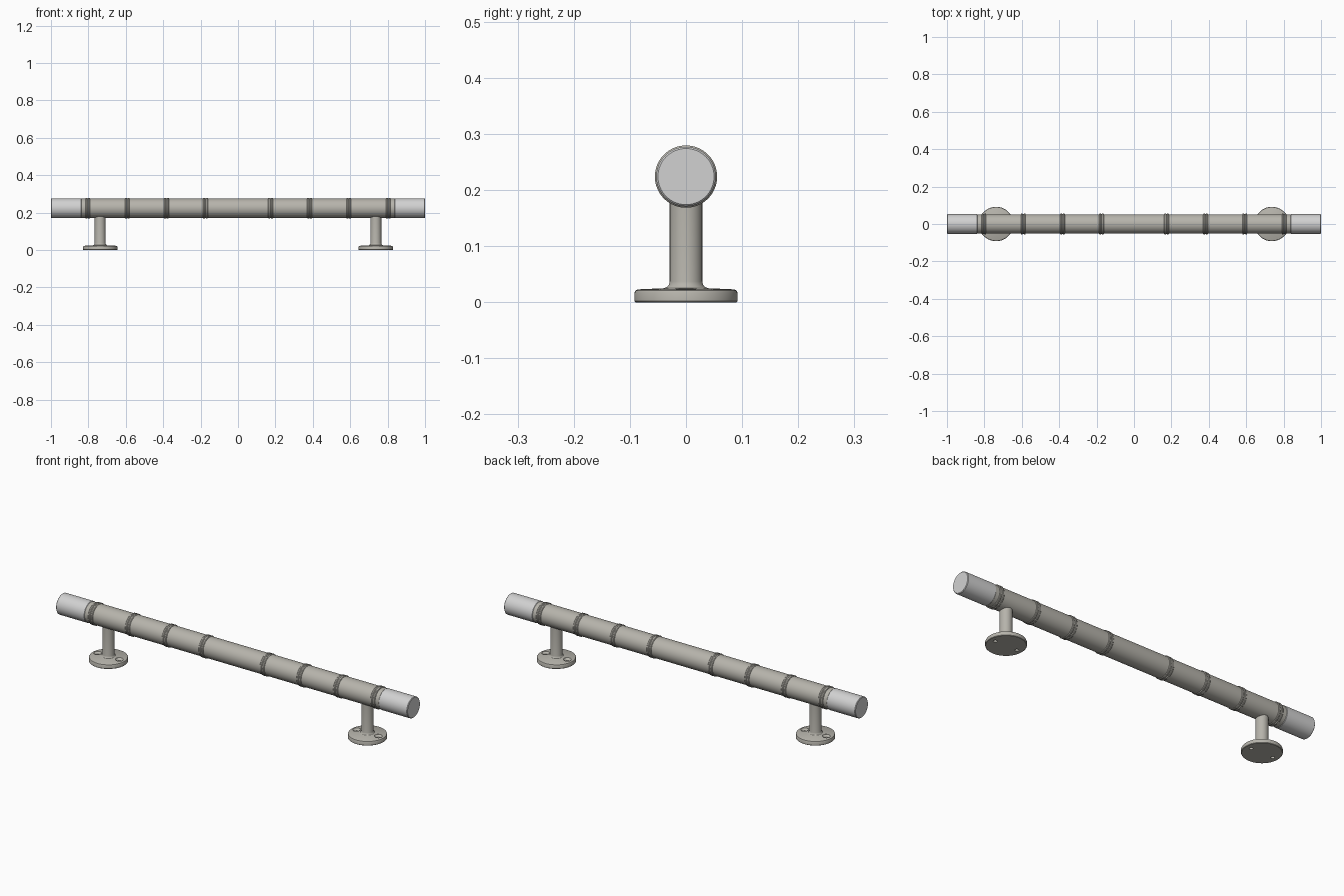
import bpy, bmesh
from math import radians
from mathutils import Matrix, Vector

if "Cube" in bpy.data.objects:
    bpy.data.objects.remove(bpy.data.objects["Cube"])

AXIS_Z = 0.224    # height of the rail centre line
FOOT_X = 0.737    # distance of each foot from the middle
RING_X = (0.174, 0.383, 0.592, 0.803)


def make_material(name, colour):
    mat = bpy.data.materials.new(name)
    mat.use_nodes = True
    mat.diffuse_color = colour
    mat.node_tree.nodes["Principled BSDF"].inputs["Base Color"].default_value = colour
    return mat


metal = make_material("warm grey metal", (0.47, 0.455, 0.41, 1))
light = make_material("light grey", (0.64, 0.64, 0.64, 1))


def lathe(name, profile, mat, location, along_x=False, steps=64):
    """Spin (radius, distance) points about z, optionally laid along x."""
    bm = bmesh.new()
    verts = [bm.verts.new((r, 0, d)) for r, d in profile]
    edges = [bm.edges.new(pair) for pair in zip(verts, verts[1:])]
    bmesh.ops.spin(bm, geom=verts + edges, cent=(0, 0, 0), axis=(0, 0, 1),
                   angle=radians(360), steps=steps)
    bmesh.ops.remove_doubles(bm, verts=bm.verts, dist=0.00005)
    bmesh.ops.recalc_face_normals(bm, faces=bm.faces)
    if along_x:
        bm.transform(Matrix.Rotation(radians(90), 4, 'Y'))
    mesh = bpy.data.meshes.new(name)
    bm.to_mesh(mesh)
    bm.free()
    obj = bpy.data.objects.new(name, mesh)
    obj.location = location
    bpy.context.collection.objects.link(obj)
    mesh.materials.append(mat)
    return obj


def smooth(obj):
    bpy.ops.object.select_all(action='DESELECT')
    obj.select_set(True)
    bpy.context.view_layer.objects.active = obj
    bpy.ops.object.shade_smooth_by_angle(angle=radians(30))


def cut(obj, cutter):
    mod = obj.modifiers.new("hole", 'BOOLEAN')
    mod.operation = 'DIFFERENCE'
    mod.solver = 'EXACT'
    mod.object = cutter
    bpy.context.view_layer.objects.active = obj
    bpy.ops.object.modifier_apply(modifier=mod.name)
    bpy.data.objects.remove(cutter)


def tube_profile(a, b, r, bevel):
    return [(0, a), (r - bevel, a), (r, a + bevel), (r, b - bevel), (r - bevel, b), (0, b)]


# Tube sections between the rings
stops = [-x for x in reversed(RING_X)] + list(RING_X)
for i, (a, b) in enumerate(zip(stops, stops[1:])):
    section = lathe(f"tube_section_{i + 1}", tube_profile(a + 0.006, b - 0.006, 0.052, 0.002),
                    metal, (0, 0, AXIS_Z), True)
    smooth(section)

# Double-ridged rings
for i, x in enumerate(stops):
    profile = [(0, -0.013), (0.051, -0.013)]
    for c in (-0.007, 0.007):
        profile += [(0.053, c - 0.006), (0.0555, c - 0.003), (0.0555, c + 0.003), (0.053, c + 0.006)]
    profile += [(0.051, 0.013), (0, 0.013)]
    smooth(lathe(f"ring_{i + 1}", profile, metal, (x, 0, AXIS_Z), True))

for side, s in (("left", 1), ("right", -1)):
    # Collar and end grip
    a, b = sorted((s * 0.812, s * 0.838))
    smooth(lathe(f"{side}_collar", tube_profile(a, b, 0.0515, 0.001), metal, (0, 0, AXIS_Z), True))
    a, b = sorted((s * 0.836, s * 1.0))
    smooth(lathe(f"{side}_end_cap", tube_profile(a, b, 0.053, 0.003), light, (0, 0, AXIS_Z), True))

    # Foot: flange with a flared post
    foot = lathe(f"{side}_foot", [
        (0, 0), (0.09, 0), (0.092, 0.002), (0.092, 0.017), (0.09, 0.021), (0.086, 0.023),
        (0.04, 0.025), (0.034, 0.027), (0.0305, 0.031), (0.029, 0.037),
        (0.029, 0.2), (0, 0.2)], metal, (s * FOOT_X, 0, 0))

    # Countersunk screw holes
    for d in (-0.062, 0.062):
        cutter = lathe("hole_cutter", [
            (0, -0.01), (0.009, -0.01), (0.009, 0.014), (0.019, 0.024), (0.019, 0.04), (0, 0.04)],
            metal, (s * FOOT_X + d, 0, 0), steps=24)
        cutter.hide_render = True
        bpy.context.view_layer.update()
        cut(foot, cutter)
    smooth(foot)
